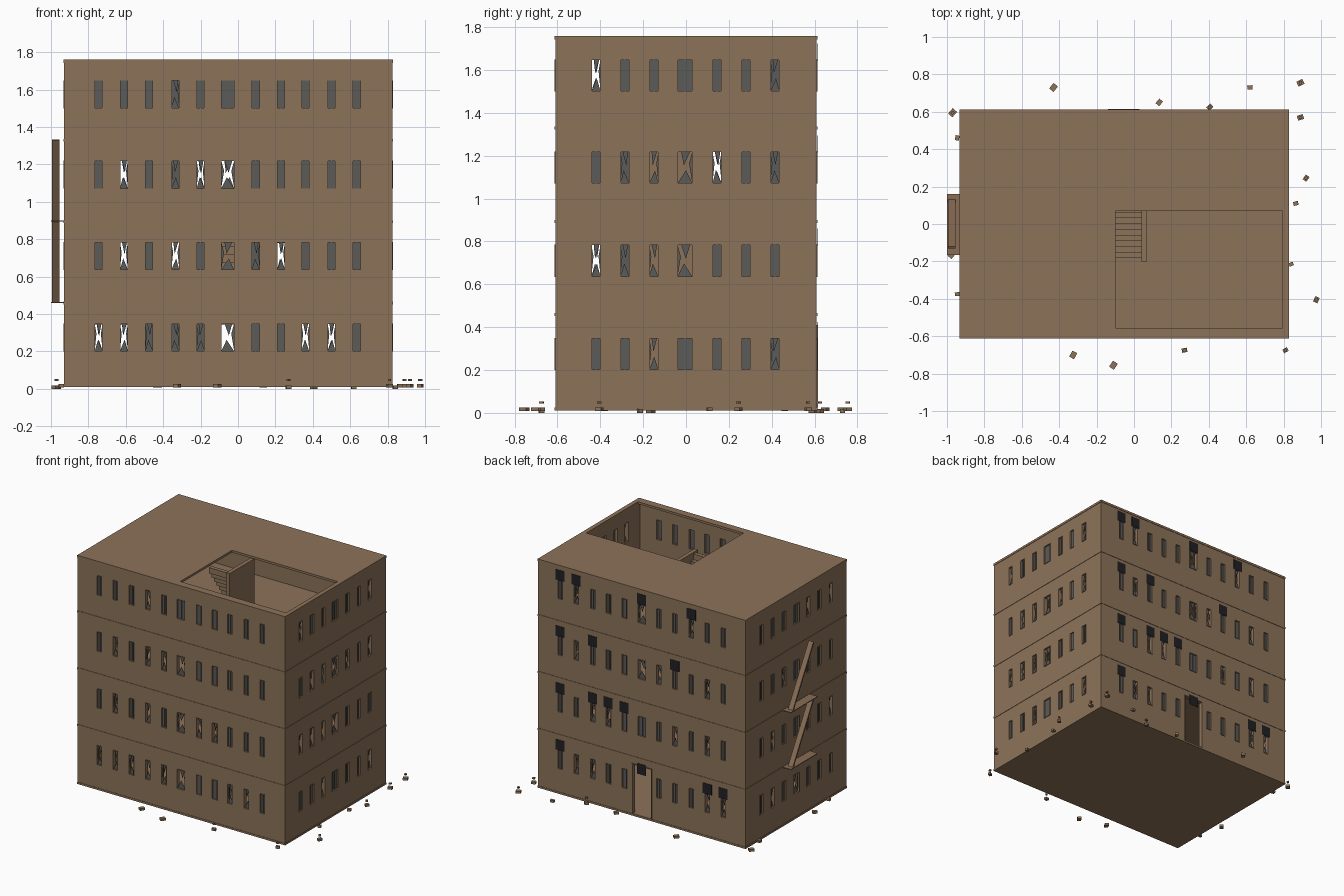
import bpy, bmesh, math, random
from mathutils import Matrix, Vector

if "Cube" in bpy.data.objects:
    bpy.data.objects.remove(bpy.data.objects["Cube"])

random.seed(4)


def material(name, col):
    m = bpy.data.materials.new(name)
    m.diffuse_color = (*col, 1)
    m.use_nodes = True
    m.node_tree.nodes["Principled BSDF"].inputs["Base Color"].default_value = m.diffuse_color
    return m


BRICK = material("brown_masonry", (0.264, 0.171, 0.100))
GLASS = material("grey_glass", (0.105, 0.103, 0.100))
SOOT = material("black_soot", (0.015, 0.015, 0.017))
METAL = material("brown_metal", (0.25, 0.155, 0.09))

X0, X1, Y0, Y1, TOP = -0.93, 0.825, -0.61, 0.61, 1.76
THICK = 0.03
LEVELS = [0.018, 0.46, 0.895, 1.33]
ROWS = [0.275, 0.71, 1.145, 1.575]          # window centre heights
WIN_H = 0.15
LONG = [-0.745, -0.61, -0.475, -0.335, -0.2, -0.055, 0.095, 0.23, 0.36, 0.5, 0.635]
SHORT = [-0.42, -0.285, -0.15, -0.005, 0.145, 0.28, 0.415]


def box(bm, lo, hi, mat=None):
    c = [(a + b) / 2 for a, b in zip(lo, hi)]
    s = [b - a for a, b in zip(lo, hi)]
    m = Matrix.Translation(c) @ Matrix.Diagonal((*s, 1))
    bmesh.ops.create_cube(bm, size=1, matrix=mat @ m if mat else m)


def finish(name, bm, mat):
    bmesh.ops.recalc_face_normals(bm, faces=bm.faces)
    me = bpy.data.meshes.new(name)
    bm.to_mesh(me)
    bm.free()
    me.materials.append(mat)
    ob = bpy.data.objects.new(name, me)
    bpy.context.collection.objects.link(ob)
    return ob


def cut(ob, cutter):
    mod = ob.modifiers.new("cut", 'BOOLEAN')
    mod.operation, mod.solver, mod.object = 'DIFFERENCE', 'EXACT', cutter
    bpy.context.view_layer.objects.active = ob
    bpy.ops.object.modifier_apply(modifier=mod.name)
    bpy.data.objects.remove(cutter)


def prism(bm, pts, mat, d0, d1):
    """Flat shard from (u, z) points, between depths d0 and d1."""
    a = [bm.verts.new(mat @ Vector((u, d0, z))) for u, z in pts]
    b = [bm.verts.new(mat @ Vector((u, d1, z))) for u, z in pts]
    bm.faces.new(a)
    bm.faces.new(b[::-1])
    for i in range(len(a)):
        j = (i + 1) % len(a)
        bm.faces.new((a[i], b[i], b[j], a[j]))


def wall_matrix(axis, pos, sign):
    """Local u runs along world x or y, local y points outward."""
    if axis == 'x':
        return Matrix(((1, 0, 0, 0), (0, sign, 0, pos), (0, 0, 1, 0), (0, 0, 0, 1)))
    return Matrix(((0, sign, 0, pos), (1, 0, 0, 0), (0, 0, 1, 0), (0, 0, 0, 1)))


# wall, window positions, index of the wide window, broken windows per floor
WALLS = [
    (wall_matrix('x', Y0, -1), LONG, 5,
     [{0, 1, 2, 3, 4, 5, 8, 9}, {1, 3, 5, 6, 7}, {1, 3, 4, 5}, {3}]),
    (wall_matrix('x', Y1, 1), LONG, 5,
     [{0, 1, 5, 8, 9}, {1, 3, 7, 8}, {1, 4, 5, 9}, {2, 5, 9}]),
    (wall_matrix('y', X1, 1), SHORT, 3,
     [{2, 6}, {0, 1, 2, 3}, {1, 2, 3, 4, 6}, {0, 6}]),
    (wall_matrix('y', X0, -1), SHORT, 3,
     [{3, 5}, {0, 5}, {4}, {0, 2}]),
]
DOOR = (-0.14, 0.03, 0.026, 0.41)

# Windows: frames, panes, jagged remains, and the wall openings
frames, panes, holes = bmesh.new(), bmesh.new(), bmesh.new()
for w, (M, spots, wide, broken) in enumerate(WALLS):
    for r, zc in enumerate(ROWS):
        for i, u in enumerate(spots):
            if w == 1 and r == 0 and i == wide:
                continue
            h = 0.035 if i == wide else 0.0215
            a, b, z0, z1 = u - h, u + h, zc - WIN_H / 2, zc + WIN_H / 2
            box(holes, (a, -0.05, z0), (b, 0.02, z1), M)
            t, d0, d1 = 0.0025, -0.018, 0.003
            for lo, hi in (((a, d0, z0), (a + t, d1, z1)), ((b - t, d0, z0), (b, d1, z1)),
                           ((a, d0, z0), (b, d1, z0 + t)), ((a, d0, z1 - t), (b, d1, z1))):
                box(frames, lo, hi, M)
            if i not in broken[r]:
                box(panes, (a, -0.012, z0), (b, -0.008, z1), M)
                box(panes, (u - 0.002, -0.014, z0), (u + 0.002, -0.004, z1), M)
            else:
                k = random.uniform(-0.3, 0.3) * h
                s = random.choice((-1, 1)) * h
                for pts in ([(a, z0), (b, z0), (u + k, z0 + 0.062)],
                            [(u - 0.5 * h, z1), (u + 0.7 * h, z1), (u - k, z1 - 0.065)],
                            [(u + s, z0), (u + s, z1), (u + 0.55 * s, zc + 0.02)]):
                    prism(panes, pts, M, -0.012, -0.009)

# Doorway with frame at the back
dx0, dx1, dz0, dz1 = DOOR
box(holes, (dx0, -0.05, dz0), (dx1, 0.02, dz1), WALLS[1][0])
door = bmesh.new()
for lo, hi in (((dx0, -0.03, dz0), (dx0 + 0.006, 0.005, dz1)),
               ((dx1 - 0.006, -0.03, dz0), (dx1, 0.005, dz1)),
               ((dx0, -0.03, dz1 - 0.006), (dx1, 0.005, dz1))):
    box(door, lo, hi, WALLS[1][0])
finish("door_frame", door, BRICK)
finish("window_frames", frames, BRICK)
finish("window_glass", panes, GLASS)

# Outer walls
bm = bmesh.new()
box(bm, (X0, Y0, 0.01), (X1, Y1, TOP - 0.005))
walls = finish("outer_walls", bm, BRICK)
bm = bmesh.new()
box(bm, (X0 + THICK, Y0 + THICK, -0.2), (X1 - THICK, Y1 - THICK, 2.2))
cut(walls, finish("interior_cutter", bm, BRICK))
cut(walls, finish("opening_cutter", holes, BRICK))

# Floor slabs showing as thin ledges outside
bm = bmesh.new()
for z in LEVELS:
    box(bm, (X0 - 0.003, Y0 - 0.003, z - 0.008), (X1 + 0.003, Y1 + 0.003, z + 0.006))
finish("floor_slabs", bm, BRICK)

# Roof with a large collapsed opening
bm = bmesh.new()
box(bm, (X0 - 0.003, Y0 - 0.003, TOP - 0.017), (X1 + 0.003, Y1 + 0.003, TOP))
roof = finish("roof", bm, BRICK)
bm = bmesh.new()
box(bm, (-0.1, -0.555, 1.6), (X1 - THICK, 0.07, 1.9))
cut(roof, finish("roof_cutter", bm, BRICK))

# Stairwell side walls and stair flights
bm, st = bmesh.new(), bmesh.new()
for f, z in enumerate(LEVELS):
    box(bm, (0.04, -0.2, z), (0.07, 0.1, z + 0.40))
    if f % 2:
        for i in range(9):
            y = 0.095 - i * 0.0305
            box(st, (-0.12, y - 0.0305, z + i * 0.043), (0.04, y, z + (i + 1) * 0.043))
finish("stairwell_walls", bm, BRICK)
finish("stair_flights", st, BRICK)

# Fire escape on the left side: two landings, two steep flights
bm = bmesh.new()
for z in (0.465, 0.9):
    box(bm, (-1.0, -0.165, z - 0.006), (X0, 0.16, z))
    lo, hi = Vector((0, 0.125, z)), Vector((0, -0.125, z + 0.43))
    mid, d = (lo + hi) / 2, hi - lo
    M = Matrix.Translation((-0.975, mid.y, mid.z)) @ Matrix.Rotation(math.atan2(d.z, d.y), 4, 'X')
    L = d.length / 2
    box(bm, (-0.02, -L, -0.006), (0.02, L, 0.006), M)
finish("fire_escape", bm, METAL)

# Soot marks above burnt windows on the back
bm = bmesh.new()
for r, idx in enumerate(((0, 1, 5, 10), (6, 7, 8, 10), (3, 8, 10), (2, 5, 9, 10))):
    for i in idx:
        z = ROWS[r] + WIN_H / 2 - 0.005
        box(bm, (LONG[i] - 0.038, Y1 + 0.004, z), (LONG[i] + 0.038, Y1 + 0.006, z + 0.08))
finish("soot_marks", bm, SOOT)

# Rubble around the base, some pieces stacked, plus crumbs on the top floor
CHUNKS = [(-.97, .595), (-.945, .46), (-.945, -.375), (-.975, -.165), (-.43, .73), (.135, .65),
          (.62, .73), (.89, .755), (.89, .57), (.405, .625), (.92, .245), (.865, .11),
          (.84, -.215), (.975, -.405), (.81, -.675), (.27, -.675), (-.11, -.755), (-.325, -.70)]
STACKED = {0, 7, 8, 9, 10, 13, 14, 15}
CRUMBS = [(.02, -.24), (.1, -.17), (.21, -.22), (.4, -.12), (.5, -.01), (.69, .04),
          (.59, -.38), (.3, -.525), (-.085, -.41)]


def chunk(bm, x, y, z, s, h):
    M = Matrix.Translation((x, y, z)) @ Matrix.Rotation(random.uniform(0, 1.5), 4, 'Z')
    box(bm, (-s, -s * 0.8, 0), (s, s * 0.8, h), M)


bm = bmesh.new()
for i, (x, y) in enumerate(CHUNKS):
    chunk(bm, x, y, 0.008 if i % 3 else 0.0, random.uniform(0.012, 0.019), 0.017)
    if i in STACKED:
        chunk(bm, x, y, 0.043, 0.009, 0.011)
for x, y in CRUMBS:
    chunk(bm, x, y, 1.335, 0.005, 0.008)
finish("rubble", bm, BRICK)
